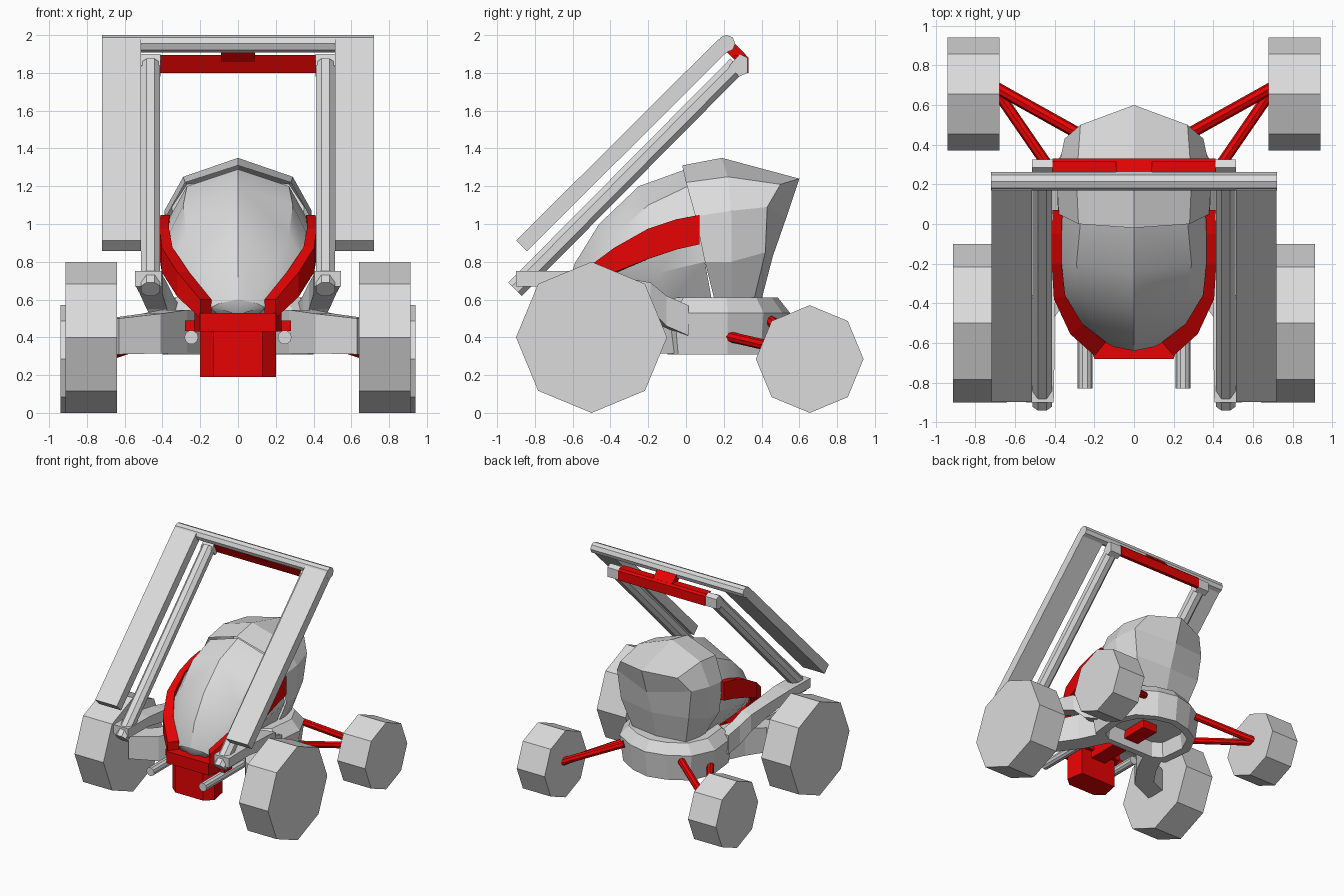
import bpy, bmesh, math
from mathutils import Vector

if "Cube" in bpy.data.objects:
    bpy.data.objects.remove(bpy.data.objects["Cube"])


def material(name, rgb):
    m = bpy.data.materials.new(name)
    m.diffuse_color = (*rgb, 1)
    m.use_nodes = True
    m.node_tree.nodes["Principled BSDF"].inputs["Base Color"].default_value = m.diffuse_color
    return m


GREY = material("light grey", (0.71, 0.71, 0.71))
RED = material("red", (0.84, 0.001, 0.001))


def loft(name, rings, mat, closed=True, caps=True, mirror=True):
    """Skin a list of equal-length rings; optionally mirror across x = 0."""
    bm = bmesh.new()
    rows = [[bm.verts.new(p) for p in r] for r in rings]
    n = len(rows[0])
    for a, b in zip(rows, rows[1:]):
        for i in range(n if closed else n - 1):
            j = (i + 1) % n
            bm.faces.new((a[i], a[j], b[j], b[i]))
    if caps:
        bm.faces.new(rows[0][::-1])
        bm.faces.new(rows[-1])
    bmesh.ops.remove_doubles(bm, verts=bm.verts, dist=0.0005)
    if mirror:
        geo = bmesh.ops.duplicate(bm, geom=bm.verts[:] + bm.edges[:] + bm.faces[:])["geom"]
        for v in geo:
            if isinstance(v, bmesh.types.BMVert):
                v.co.x *= -1
        bmesh.ops.remove_doubles(bm, verts=bm.verts, dist=0.0005)
    bmesh.ops.recalc_face_normals(bm, faces=bm.faces)
    me = bpy.data.meshes.new(name)
    bm.to_mesh(me)
    bm.free()
    me.materials.append(mat)
    ob = bpy.data.objects.new(name, me)
    bpy.context.collection.objects.link(ob)
    return ob


def box_section(w, t, c=0.0):
    w, t = w / 2, t / 2
    if not c:
        return [(w, t), (-w, t), (-w, -t), (w, -t)]
    return [(w, t - c), (w - c, t), (c - w, t), (-w, t - c),
            (-w, c - t), (c - w, -t), (w - c, -t), (w, c - t)]


def round_section(r, n=8):
    return [(r * math.cos(2 * math.pi * i / n), r * math.sin(2 * math.pi * i / n)) for i in range(n)]


def beam(name, a, b, section, mat, mirror=True):
    """Straight bar from a to b with the given cross-section."""
    a, b = Vector(a), Vector(b)
    d = (b - a).normalized()
    side = d.cross(Vector((0, 0, 1))).normalized()
    up = side.cross(d)
    return loft(name, [[p + side * u + up * v for u, v in section] for p in (a, b)], mat, mirror=mirror)


def sweep(name, stations, mat):
    """Curved arm; each station is x, y, z, width, height."""
    pts = [Vector(s[:3]) for s in stations]
    rings = []
    for i, s in enumerate(stations):
        d = pts[min(i + 1, len(pts) - 1)] - pts[max(i - 1, 0)]
        d.z = 0
        side = d.normalized().cross(Vector((0, 0, 1)))
        rings.append([pts[i] + side * u + Vector((0, 0, v)) for u, v in box_section(s[3], s[4])])
    return loft(name, rings, mat)


# wheels
beam("front_wheels", (0.64, -0.5, 0.4), (0.913, -0.5, 0.4), round_section(0.4), GREY)
beam("rear_wheels", (0.677, 0.655, 0.285), (0.94, 0.655, 0.285), round_section(0.285), GREY)

# sloping overhead frame
beam("outer_panels", (0.617, -0.87, 0.885), (0.617, 0.2, 1.95), box_section(0.205, 0.08), GREY)
beam("top_bar", (-0.72, 0.215, 1.955), (0.72, 0.215, 1.955), round_section(0.046), GREY, False)
beam("inner_rails", (0.463, -0.905, 0.655), (0.463, 0.27, 1.84), box_section(0.1, 0.1, 0.028), GREY)
end = [(0.325, 1.8), (0.325, 1.88), (0.285, 1.9), (0.23, 1.84), (0.28, 1.78)]
loft("rail_ends", [[(x, y, z) for y, z in end] for x in (0.411, 0.515)], GREY)
bar = [(0.33, 1.8), (0.33, 1.88), (0.315, 1.895), (0.25, 1.895), (0.3, 1.8)]
loft("cross_bar", [[(x, y, z) for y, z in bar] for x in (-0.41, 0.41)], RED, mirror=False)
beam("bar_bracket", (0, 0.295, 1.875), (0, 0.225, 1.945), box_section(0.18, 0.06), RED, False)

# rear cowl, ends with a creased back face
cowl = [
    [(0, -0.02, 1.31), (0.28, 0.0, 1.22), (0.38, 0.05, 1.04), (0.385, 0.1, 0.8), (0.28, 0.15, 0.6)],
    [(0, 0.19, 1.35), (0.29, 0.22, 1.25), (0.39, 0.24, 1.07), (0.385, 0.24, 0.8), (0.28, 0.24, 0.6)],
    [(0, 0.6, 1.24), (0.27, 0.5, 1.21), (0.35, 0.43, 1.09), (0.32, 0.42, 0.85), (0.25, 0.36, 0.6)],
    [(0, 0.6, 1.24), (0, 0.57, 1.15), (0, 0.53, 1.03), (0, 0.46, 0.83), (0, 0.4, 0.6)],
]
loft("rear_cowl", cowl, GREY, closed=False, caps=False)

# front canopy, rounded egg with a centre crease
canopy = [
    [(0, 0.0, 1.29), (0.27, 0.01, 1.2), (0.365, 0.06, 1.03), (0.37, 0.1, 0.8), (0.26, 0.14, 0.58)],
    [(0, -0.25, 1.2), (0.29, -0.2, 1.1), (0.38, -0.2, 0.92), (0.36, -0.15, 0.74), (0.24, -0.1, 0.57)],
    [(0, -0.46, 1.0), (0.27, -0.38, 0.94), (0.35, -0.38, 0.8), (0.28, -0.38, 0.66), (0.2, -0.36, 0.55)],
    [(0, -0.59, 0.79), (0.19, -0.54, 0.75), (0.25, -0.52, 0.69), (0.22, -0.52, 0.6), (0.16, -0.5, 0.53)],
    [(0, -0.64, 0.6), (0.1, -0.62, 0.58), (0.14, -0.6, 0.56), (0.13, -0.6, 0.54), (0.1, -0.6, 0.52)],
    [(0, -0.62, 0.52), (0, -0.62, 0.52), (0, -0.62, 0.52), (0, -0.6, 0.52), (0, -0.58, 0.52)],
]
can = loft("front_canopy", canopy, GREY, closed=False, caps=False)
bpy.context.view_layer.objects.active = can
can.select_set(True)
bpy.ops.object.shade_smooth_by_angle(angle=math.radians(28))
can.select_set(False)

# red bands running from the nose up both sides of the canopy
sweep("side_bands", [(0.385, 0.07, 0.97, 0.05, 0.155), (0.39, -0.05, 0.945, 0.05, 0.16),
                     (0.39, -0.2, 0.895, 0.05, 0.16), (0.375, -0.37, 0.81, 0.06, 0.13),
                     (0.29, -0.53, 0.68, 0.08, 0.13), (0.17, -0.63, 0.55, 0.09, 0.1)], RED)

# red nose block with its collar and side lugs
nose = [(0.13, -0.66), (0.2, -0.6), (0.17, -0.45), (-0.17, -0.45), (-0.2, -0.6), (-0.13, -0.66)]
loft("nose_block", [[(x, y, z) for x, y in nose] for z in (0.19, 0.44)], RED, mirror=False)
collar = [(0.2, -0.68), (0.23, -0.58), (0.2, -0.42), (-0.2, -0.42), (-0.23, -0.58), (-0.2, -0.68)]
loft("nose_collar", [[(x, y, z) for x, y in collar] for z in (0.43, 0.53)], RED, mirror=False)
beam("nose_lugs", (0.18, -0.53, 0.462), (0.28, -0.53, 0.462), box_section(0.1, 0.055), RED)
beam("belly_spine", (0, -0.45, 0.42), (0, 0.2, 0.42), box_section(0.14, 0.1), RED, False)
beam("front_rods", (0.247, -0.83, 0.4), (0.247, -0.3, 0.4), round_section(0.037, 10), GREY)

# chassis base with a hollow underside
half = [(0.3, -0.12), (0.4, -0.06), (0.43, 0.22), (0.34, 0.41), (0.17, 0.51)]
plan = half + [(0, 0.55)] + [(-x, y) for x, y in reversed(half)]
levels = ((0.44, 0.72), (0.31, 0.76), (0.31, 0.93), (0.53, 1.0), (0.61, 0.82))
loft("chassis_base", [[(x * s, 0.2 + (y - 0.2) * s, z) for x, y in plan] for z, s in levels],
     GREY, mirror=False)

# arms from the base to the front wheels and up to the rails
sweep("axle_arms", [(0.24, -0.04, 0.425, 0.16, 0.22), (0.34, -0.25, 0.43, 0.16, 0.23),
                    (0.46, -0.42, 0.42, 0.16, 0.21), (0.66, -0.5, 0.405, 0.16, 0.19)], GREY)
sweep("rail_arms", [(0.36, 0.0, 0.49, 0.1, 0.16), (0.39, -0.12, 0.54, 0.1, 0.16),
                    (0.43, -0.2, 0.62, 0.11, 0.14), (0.46, -0.42, 0.68, 0.12, 0.1),
                    (0.47, -0.62, 0.71, 0.14, 0.08), (0.475, -0.9, 0.71, 0.14, 0.08)], GREY)

# rear suspension rods
beam("upper_rear_rods", (0.27, 0.45, 0.485), (0.7, 0.69, 0.31), round_section(0.03), RED)
beam("lower_rear_rods", (0.37, 0.2, 0.41), (0.7, 0.68, 0.3), round_section(0.028), RED)
